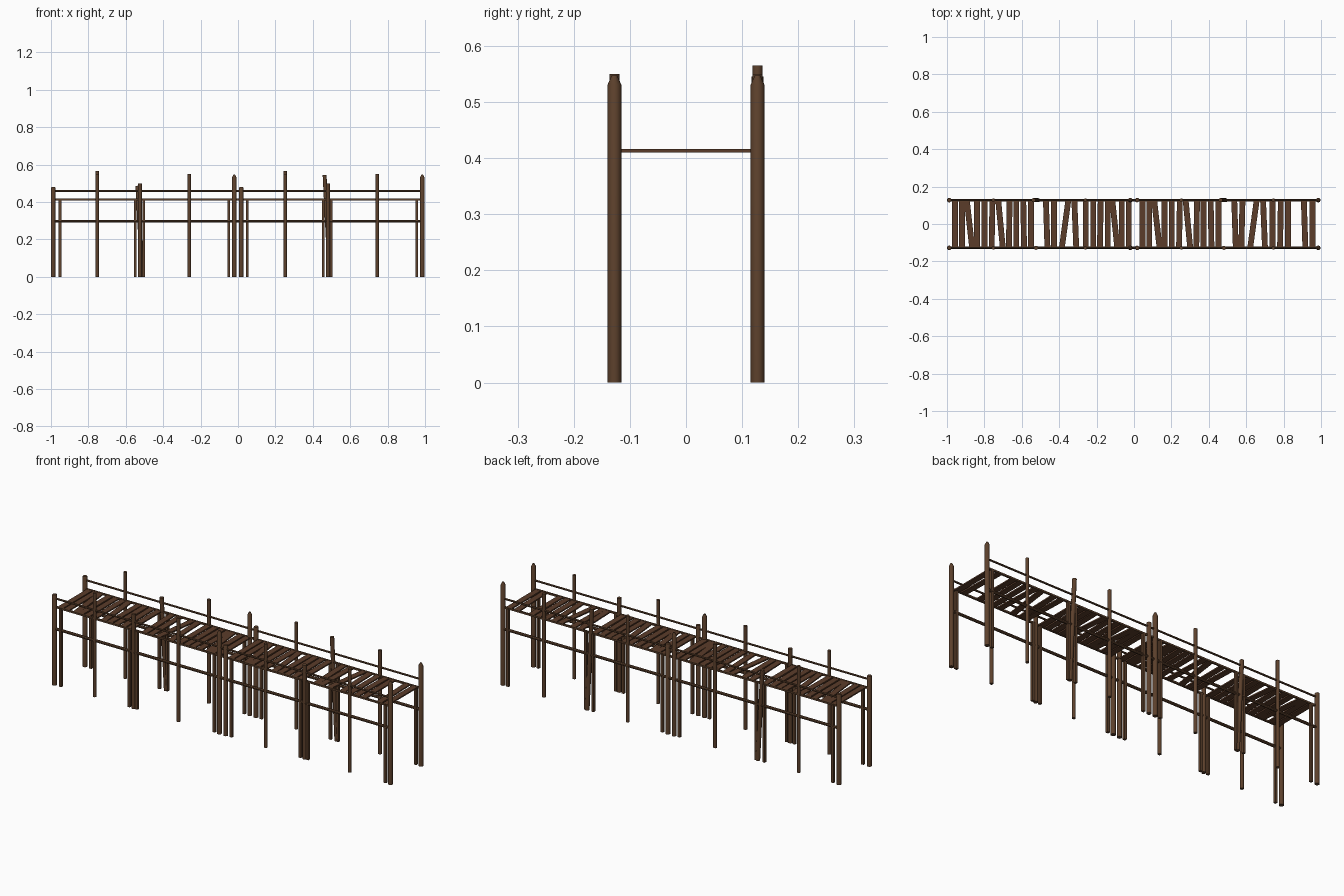
import bpy, math
from mathutils import Vector

if "Cube" in bpy.data.objects:
    bpy.data.objects.remove(bpy.data.objects["Cube"])


def material(name, rgb):
    m = bpy.data.materials.new(name)
    m.diffuse_color = (*rgb, 1)
    m.use_nodes = True
    m.node_tree.nodes["Principled BSDF"].inputs["Base Color"].default_value = m.diffuse_color
    return m


POST = material("post brown", (0.108, 0.052, 0.025))
PLANK = material("plank brown", (0.105, 0.046, 0.023))
SIDE = 0.1275       # distance of each post row from the middle
DECK = 0.413        # deck height


def add_mesh(name, verts, faces, mat):
    me = bpy.data.meshes.new(name)
    me.from_pydata(verts, [], faces)
    me.materials.append(mat)
    ob = bpy.data.objects.new(name, me)
    bpy.context.collection.objects.link(ob)
    return ob


def pole(name, a, b, r, tip=0.0, tip_r=1.0, n=10):
    """Round pole from a to b; the last 'tip' length narrows to tip_r * r."""
    a, b = Vector(a), Vector(b)
    axis = (b - a).normalized()
    turn = Vector((0, 0, 1)).rotation_difference(axis)
    stations = [(a, r)]
    if tip:
        stations.append((b - axis * tip, r))
    stations.append((b, r * tip_r))
    verts = []
    for c, rad in stations:
        for i in range(n):
            t = 2 * math.pi * (i + 0.5) / n
            p = turn @ Vector((rad * math.cos(t), rad * math.sin(t), 0))
            if c == a and abs(axis.z) > 0.5:
                p.z = 0                       # keep feet flat on the ground
            verts.append(c + p)
    faces = [tuple(reversed(range(n)))]
    for k in range(len(stations) - 1):
        for i in range(n):
            j = (i + 1) % n
            faces.append((k * n + i, k * n + j, k * n + n + j, k * n + n + i))
    top = (len(stations) - 1) * n
    faces.append(tuple(range(top, top + n)))
    ob = add_mesh(name, verts, faces, POST)
    for p in ob.data.polygons:
        p.use_smooth = len(p.vertices) == 4
    ob.data.set_sharp_from_angle(angle=math.radians(40))
    return ob


def box(name, center, size, mat, lean=0.0):
    """Box; lean shifts its +y end along x to skew a plank."""
    cx, cy, cz = center
    sx, sy, sz = (s / 2 for s in size)
    verts = [(cx + i * sx + j * lean / 2, cy + j * sy, cz + k * sz)
             for k in (-1, 1) for j in (-1, 1) for i in (-1, 1)]
    faces = [(0, 2, 3, 1), (4, 5, 7, 6), (0, 1, 5, 4),
             (1, 3, 7, 5), (3, 2, 6, 7), (2, 0, 4, 6)]
    return add_mesh(name, verts, faces, mat)


# railing posts: two bays of posts on both sides
for bay, shift in enumerate((0.0, 1.005)):
    for s, tag in ((-1, "front"), (1, "back")):
        y = s * SIDE

        def post(x, h, r, **kw):
            pole(f"{tag}_post", (x + shift, y, 0), (x + shift, y, h), r, **kw)

        post(-0.988, 0.48, 0.0122, tip=0.004, tip_r=0.85)
        post(-0.752, 0.565 if s > 0 else 0.55, 0.0092)
        post(-0.26, 0.55, 0.0092)
        post(-0.020, 0.547, 0.0122, tip=0.016, tip_r=0.4)
        if s < 0:
            post(-0.524, 0.50, 0.011)
        else:                                 # leaning post
            x, h = (-0.538, 0.487) if bay == 0 else (0.463, 0.545)
            foot = -0.512 if bay == 0 else 0.49
            pole("leaning_post", (foot, y, 0), (x, y, h), 0.011)

# long rails, deck beams and deck legs along both sides
for s, tag in ((-1, "front"), (1, "back")):
    y = s * SIDE
    pole(f"{tag}_upper_rail", (-0.985, y, 0.459), (0.985, y, 0.459), 0.005, n=8)
    pole(f"{tag}_lower_rail", (-0.985, y, 0.298), (0.985, y, 0.298), 0.0075, n=8)
    box(f"{tag}_deck_beam", (0, y - s * 0.002, DECK), (1.97, 0.009, 0.009), POST)
    for x in (-0.952, -0.549, -0.504, -0.05, 0.05, 0.456, 0.499, 0.956):
        box(f"{tag}_deck_leg", (x, y - s * 0.001, DECK / 2),
            (0.014, 0.014, DECK), POST)

# deck planks: (x, skew), some missing or crooked
full = [(-.957, 0), (-.92, 0), (-.880, -.028), (-.839, 0), (-.80, 0),
        (-.759, .004), (-.714, -.024), (-.667, .004), (-.63, 0),
        (-.59, -.004), (-.55, 0)]
gappy = [(-.467, -.008), (-.427, 0), (-.368, .034), (-.314, -.010),
         (-.258, 0), (-.218, 0), (-.18, .004), (-.14, 0), (-.103, -.026),
         (-.066, 0), (-.028, 0)]
broken = [(.54, -.008), (.577, .006), (.639, .034), (.695, -.010), (.74, 0),
          (.783, .004), (.823, 0), (.912, -.008), (.954, 0)]
for x, lean in full + gappy + [(x + 1.002, l) for x, l in full] + broken:
    box("deck_plank", (x, 0.003, DECK), (0.031, 0.25, 0.007), PLANK, lean)
